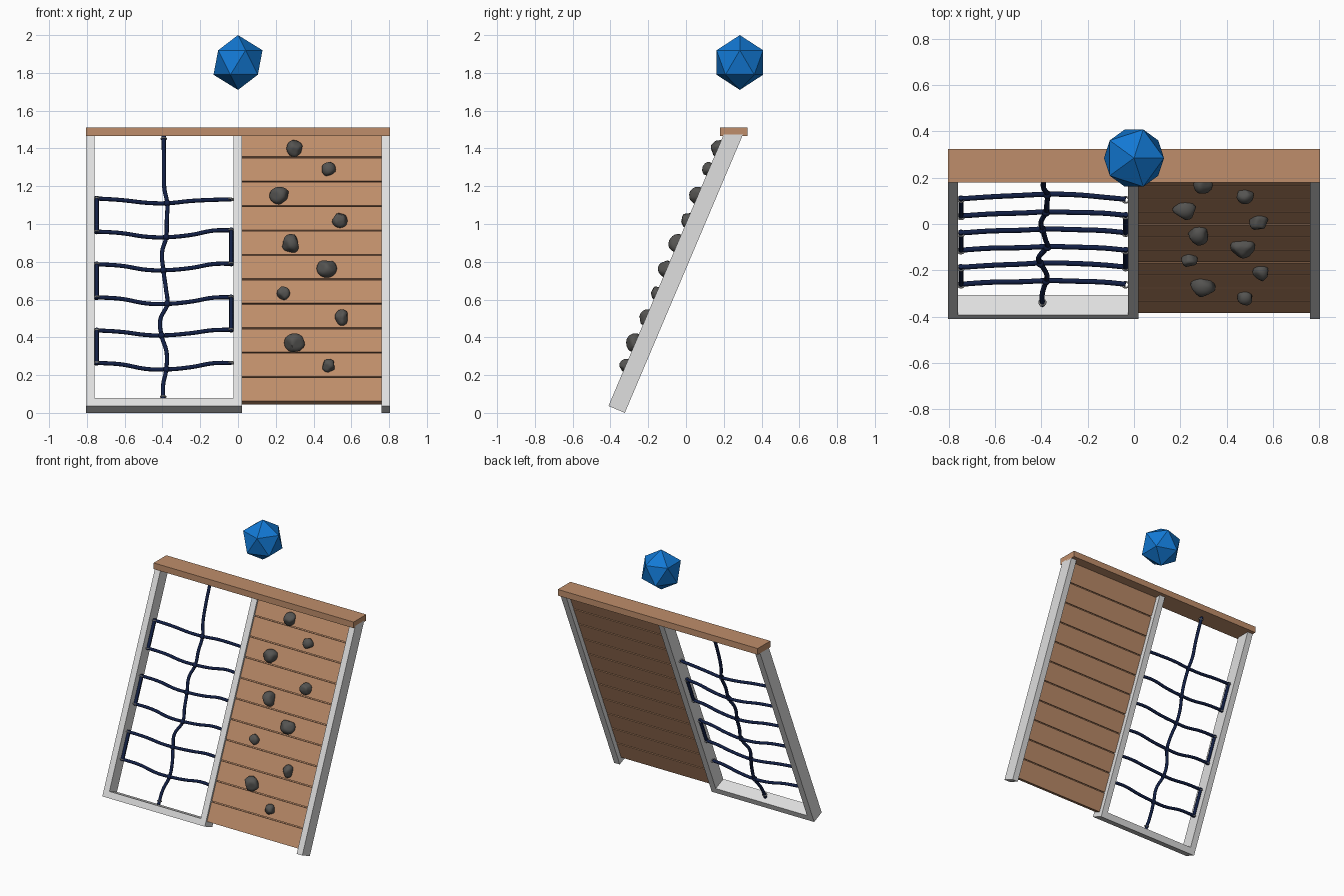
import bpy, bmesh, math, random
from mathutils import Vector, Matrix

if "Cube" in bpy.data.objects:
    bpy.data.objects.remove(bpy.data.objects["Cube"])

random.seed(4)
A = math.radians(23)
S, C = math.sin(A), math.cos(A)
TOP = 1.475


def mat(name, rgb):
    m = bpy.data.materials.new(name)
    m.diffuse_color = (*rgb, 1)
    m.use_nodes = True
    m.node_tree.nodes["Principled BSDF"].inputs["Base Color"].default_value = m.diffuse_color
    return m


WOOD = mat("wood", (0.52, 0.27, 0.145))
GREY = mat("pale_grey", (0.74, 0.74, 0.74))
NAVY = mat("navy_rope", (0.006, 0.014, 0.06))
STONE = mat("dark_stone", (0.09, 0.088, 0.083))
METAL = mat("metal", (0.45, 0.45, 0.45))
BLUE = mat("blue", (0.006, 0.19, 0.66))


def P(x, u, n):
    """Leaning frame: u runs up the slope, n runs out to the front."""
    return Vector((x, -0.324 + u * S - n * C, u * C + n * S))


def from_z(x, z, n):
    return P(x, (z - n * S) / C, n)


ROT = Matrix(((1, 0, 0), (0, -C, S), (0, S, C)))  # columns: x, n, u


def finish(bm, name, m, smooth=None):
    bmesh.ops.recalc_face_normals(bm, faces=bm.faces)
    me = bpy.data.meshes.new(name)
    bm.to_mesh(me)
    bm.free()
    o = bpy.data.objects.new(name, me)
    bpy.context.collection.objects.link(o)
    me.materials.append(m)
    if smooth:
        bpy.ops.object.select_all(action='DESELECT')
        o.select_set(True)
        bpy.context.view_layer.objects.active = o
        bpy.ops.object.shade_smooth_by_angle(angle=math.radians(smooth))
    return o


def slab(name, m, x0, x1, u0, u1, n0, n1):
    """Box in the leaning frame, trimmed level under the top beam."""
    bm = bmesh.new()
    bmesh.ops.create_cube(bm, size=1)
    for v in bm.verts:
        x = x1 if v.co.x > 0 else x0
        n = n1 if v.co.y > 0 else n0
        u = min(u1, (TOP - n * S) / C) if v.co.z > 0 else u0
        v.co = P(x, u, n)
    return finish(bm, name, m)


# Posts and bottom rail
for name, x0, x1 in (("left_post", -0.805, -0.76), ("middle_post", -0.025, 0.02),
                     ("right_post", 0.76, 0.805)):
    slab(name, GREY, x0, x1, 0, 9, 0, 0.094)
slab("bottom_rail", GREY, -0.76, -0.025, 0, 0.045, 0, 0.094)

# Top beam
bm = bmesh.new()
bmesh.ops.create_cube(bm, size=1, matrix=Matrix.Translation((0, 0.2525, 1.4875))
                      @ Matrix.Diagonal((1.61, 0.145, 0.045, 1)))
finish(bm, "top_beam", WOOD)

# Planks with narrow grooves, closed by a thin core
for i in range(11):
    u = 0.035 + i * 0.1405
    slab(f"plank_{i + 1}", WOOD, 0.02, 0.76, u, u + 0.1335, 0.033, 0.081)
slab("plank_core", WOOD, 0.02, 0.76, 0.04, 9, 0.045, 0.069)

# Climbing stones: x, z, width, height
stones = ((0.30, 1.40, .08, .08), (0.48, 1.29, .07, .07), (0.22, 1.15, .10, .08),
          (0.54, 1.02, .08, .07), (0.28, .895, .09, .09), (0.47, .765, .10, .085),
          (0.24, .635, .065, .065), (0.55, .505, .07, .075), (0.30, .37, .105, .088),
          (0.48, .25, .07, .062))
for i, (x, z, w, h) in enumerate(stones):
    bm = bmesh.new()
    bmesh.ops.create_icosphere(bm, subdivisions=3, radius=1)
    dirs = [Vector([random.gauss(0, 1) for _ in range(3)]).normalized() for _ in range(7)]
    c = from_z(x, z, 0.092)
    for v in bm.verts:
        d = v.co.normalized()
        # flattened facets make the pebble irregular
        r = min([1.08] + [0.84 / max(0.1, d.dot(k)) for k in dirs])
        v.co = c + ROT @ Vector((d.x * r * w / 2, d.y * r * (w + h) * 0.25, d.z * r * h / 2 / C))
    finish(bm, f"climbing_stone_{i + 1}", STONE, 50)


# Rope net
def rope(name, pts):
    cu = bpy.data.curves.new(name, 'CURVE')
    cu.dimensions = '3D'
    cu.bevel_depth = 0.011
    cu.bevel_resolution = 2
    cu.resolution_u = 6
    cu.use_fill_caps = True
    sp = cu.splines.new('BEZIER')
    sp.bezier_points.add(len(pts) - 1)
    for b, p in zip(sp.bezier_points, pts):
        b.co = from_z(*p)
        b.handle_left_type = b.handle_right_type = 'AUTO'
    cu.materials.append(NAVY)
    o = bpy.data.objects.new(name, cu)
    bpy.context.collection.objects.link(o)
    bpy.ops.object.select_all(action='DESELECT')
    o.select_set(True)
    bpy.context.view_layer.objects.active = o
    bpy.ops.object.convert(target='MESH')


def eyelet(name, x, z, side):
    """Small ring around the rope with a stub into the frame."""
    bm = bmesh.new()
    c = from_z(x, z, 0.047)
    R, r, a, b = 0.014, 0.004, 14, 6
    g = [[bm.verts.new(c + ROT @ Vector((
        (R + r * math.cos(q * math.tau / b)) * math.cos(p * math.tau / a),
        (R + r * math.cos(q * math.tau / b)) * math.sin(p * math.tau / a),
        r * math.sin(q * math.tau / b)))) for q in range(b)] for p in range(a)]
    for p in range(a):
        for q in range(b):
            bm.faces.new((g[p][q], g[(p + 1) % a][q], g[(p + 1) % a][(q + 1) % b], g[p][(q + 1) % b]))
    if side:
        bmesh.ops.create_cone(bm, cap_ends=True, segments=8, radius1=0.005, radius2=0.005, depth=0.012,
                              matrix=Matrix.Translation(c + Vector((side * 0.016, 0, 0)))
                              @ Matrix.Rotation(math.pi / 2, 4, 'Y'))
    finish(bm, name, METAL, 40)


XL, XR = -0.748, -0.036
rows = ((-0.375, 1.11, 1.135, 1.13), (-0.38, 0.93, 0.96, 0.967), (-0.395, 0.755, 0.787, 0.79),
        (-0.375, 0.577, 0.612, 0.612), (-0.405, 0.41, 0.437, 0.44), (-0.38, 0.23, 0.265, 0.265))
for i, (xn, zn, zl, zr) in enumerate(rows):
    rope(f"cross_rope_{i + 1}", [
        (XL, zl, 0.045), (-0.62, zl - 0.008, 0.034), (-0.48, zn + 0.002, 0.022), (xn, zn, 0.017),
        (-0.25, zn + 0.012, 0.024), (-0.13, zr - 0.002, 0.036), (XR, zr, 0.045)])
    eyelet(f"left_eyelet_{i + 1}", XL, zl, -1)
    eyelet(f"right_eyelet_{i + 1}", XR, zr, 1)
    # knot at the crossing
    bm = bmesh.new()
    bmesh.ops.create_uvsphere(bm, u_segments=12, v_segments=8, radius=0.018,
                              matrix=Matrix.Translation(from_z(xn, zn, 0.019)))
    finish(bm, f"knot_{i + 1}", NAVY, 60)
    # side lengths join the rows alternately on the left and right
    if i < 5:
        x, k = (XL, 2) if i % 2 == 0 else (XR, 3)
        rope(f"side_rope_{i + 1}", [(x, rows[i][k] + 0.01, 0.045), (x, rows[i + 1][k] - 0.01, 0.045)])

rope("upright_rope", [
    (-0.393, 1.472, 0.047), (-0.392, 1.3, 0.04), (-0.39, 1.19, 0.026), (-0.375, 1.11, 0.017),
    (-0.377, 1.02, 0.024), (-0.38, 0.93, 0.017), (-0.402, 0.85, 0.026), (-0.395, 0.755, 0.017),
    (-0.382, 0.66, 0.024), (-0.375, 0.577, 0.017), (-0.412, 0.49, 0.026), (-0.405, 0.41, 0.017),
    (-0.378, 0.32, 0.026), (-0.38, 0.23, 0.017), (-0.396, 0.15, 0.036), (-0.396, 0.062, 0.047)])
eyelet("top_eyelet", -0.393, 1.452, 0)
eyelet("bottom_eyelet", -0.396, 0.085, 0)

# Floating faceted marker
bm = bmesh.new()
bmesh.ops.create_icosphere(bm, subdivisions=1, radius=0.145,
                           matrix=Matrix.Translation((0, 0.285, 1.855)))
finish(bm, "floating_marker", BLUE)
